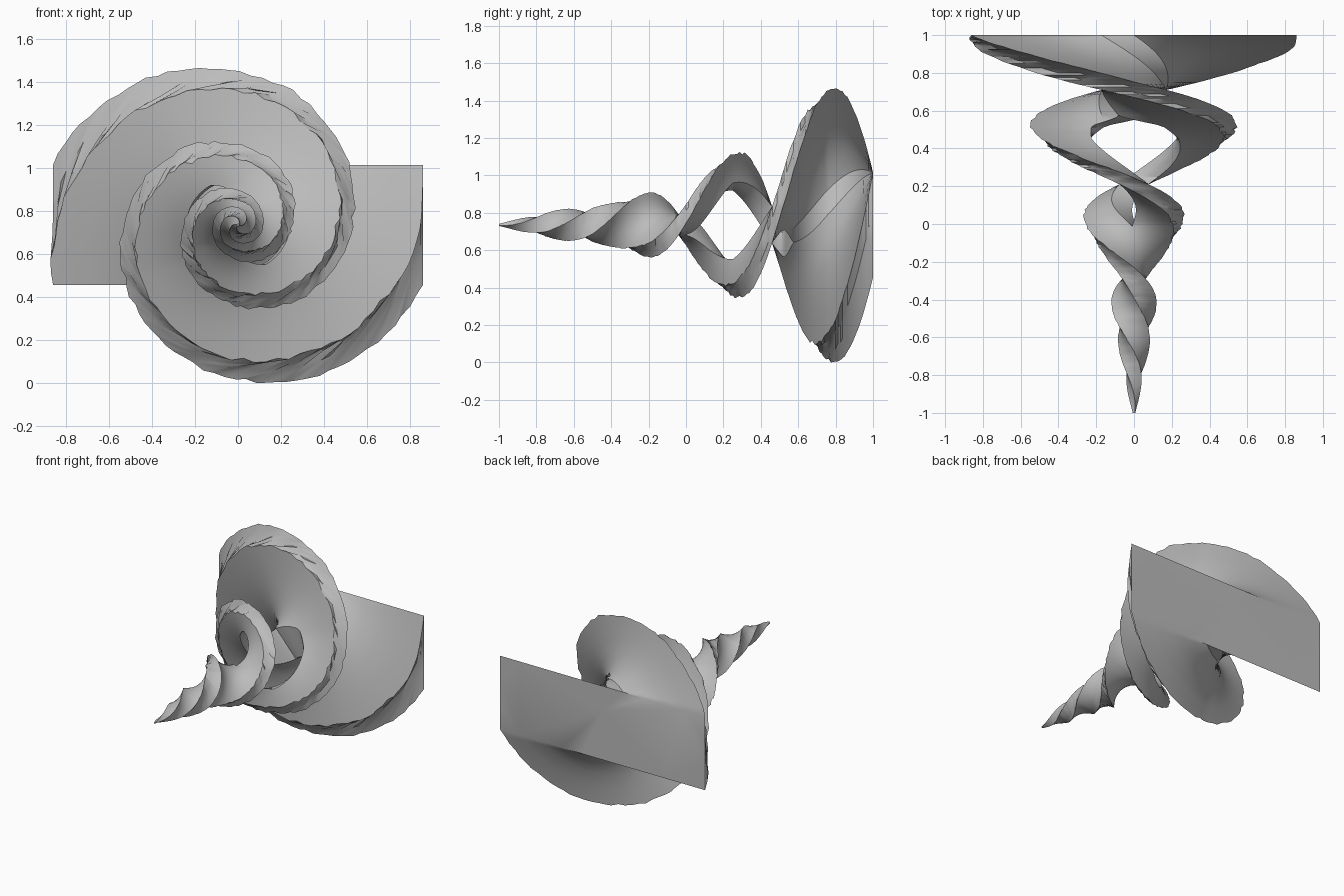
import bpy, bmesh, math, random
from mathutils import Vector

if "Cube" in bpy.data.objects:
    bpy.data.objects.remove(bpy.data.objects["Cube"])

random.seed(4)
STEPS = 160          # rings along the length
COLS, ROWS = 5, 3    # divisions across the blade width and thickness
AXIS_Z = 0.745

# (y, value) profiles along the axis
WIDTH = [(-1, .006), (-.75, .052), (-.5, .085), (-.4, .1), (-.25, .145), (0, .25), (.25, .37),
         (.5, .53), (.75, .69), (1, .86)]
THICK = [(-1, .008), (-.75, .09), (-.5, .145), (-.4, .14), (-.25, .12), (0, .11), (.12, .14),
         (.25, .16), (.4, .19), (.5, .2), (.75, .37), (1, .56)]
INNER = [(-1, 0), (-.01, 0), (.03, .03), (.12, .11), (.25, .21), (.45, .23),
         (.52, .2), (.57, 0), (1, 0)]
BEVEL = [(-1, 0), (-.3, .01), (0, .025), (.25, .03), (.85, .035), (1, 0)]


def sample(table, y):
    for (a, va), (b, vb) in zip(table, table[1:]):
        if y <= b:
            return va + (vb - va) * (y - a) / (b - a)
    return table[-1][1]


def section_loop():
    """Unit rectangle outline: u runs axis to rim, v across the thickness."""
    loop = [(i / COLS, -1) for i in range(COLS)]
    loop += [(1, -1 + 2 * j / ROWS) for j in range(ROWS)]
    loop += [(1 - i / COLS, 1) for i in range(COLS)]
    loop += [(0, 1 - 2 * j / ROWS) for j in range(ROWS)]
    return loop


LOOP = section_loop()
N = len(LOOP)
bm = bmesh.new()


def add_arm(start):
    """One helical blade, about two full turns from the back plate to the tip."""
    rings, hollow = [], []
    for k in range(STEPS + 1):
        y = -1 + 2 * k / STEPS
        ro, t, ri = sample(WIDTH, y), sample(THICK, y), sample(INNER, y)
        bevel = sample(BEVEL, y)
        ang = start - 2 * math.pi * (1 - y - .04 * min(1, (1 - y) / .25))
        ca, sa = math.cos(ang), math.sin(ang)
        ring = []
        for u, v in LOOP:
            # rim leans inward toward the front
            r, s = ri + (ro - bevel * (v + 1) / 2 - ri) * u, v * t / 2
            if u == 1 and 0 < k < STEPS:      # chipped rim
                r += random.uniform(-.01, .01) * min(1, ro * 2.5)
            ring.append(bm.verts.new((r * ca - s * sa, y, AXIS_Z + r * sa + s * ca)))
        rings.append(ring)
        hollow.append(ri > 0)
    for k in range(STEPS):
        for i in range(N):
            j = (i + 1) % N
            # inner wall exists only where the two blades are apart
            if LOOP[i][0] == 0 and LOOP[j][0] == 0 and not (hollow[k] or hollow[k + 1]):
                continue
            bm.faces.new((rings[k][i], rings[k][j], rings[k + 1][j], rings[k + 1][i]))
    # flat back plate and tiny tip
    bm.faces.new(rings[-1])
    bm.faces.new(rings[0][::-1])


add_arm(math.pi)
add_arm(0)
bmesh.ops.remove_doubles(bm, verts=bm.verts, dist=1e-5)
bmesh.ops.recalc_face_normals(bm, faces=bm.faces)
low = min(v.co.z for v in bm.verts)
bmesh.ops.translate(bm, verts=bm.verts, vec=Vector((0, 0, -low)))

mesh = bpy.data.meshes.new("twisted_blades")
bm.to_mesh(mesh)
bm.free()
obj = bpy.data.objects.new("twisted_blades", mesh)
bpy.context.collection.objects.link(obj)

grey = bpy.data.materials.new("stone_grey")
grey.diffuse_color = (.5, .5, .5, 1)
grey.use_nodes = True
grey.node_tree.nodes["Principled BSDF"].inputs["Base Color"].default_value = grey.diffuse_color
mesh.materials.append(grey)

bpy.context.view_layer.objects.active = obj
obj.select_set(True)
bpy.ops.object.shade_smooth_by_angle(angle=math.radians(30))
